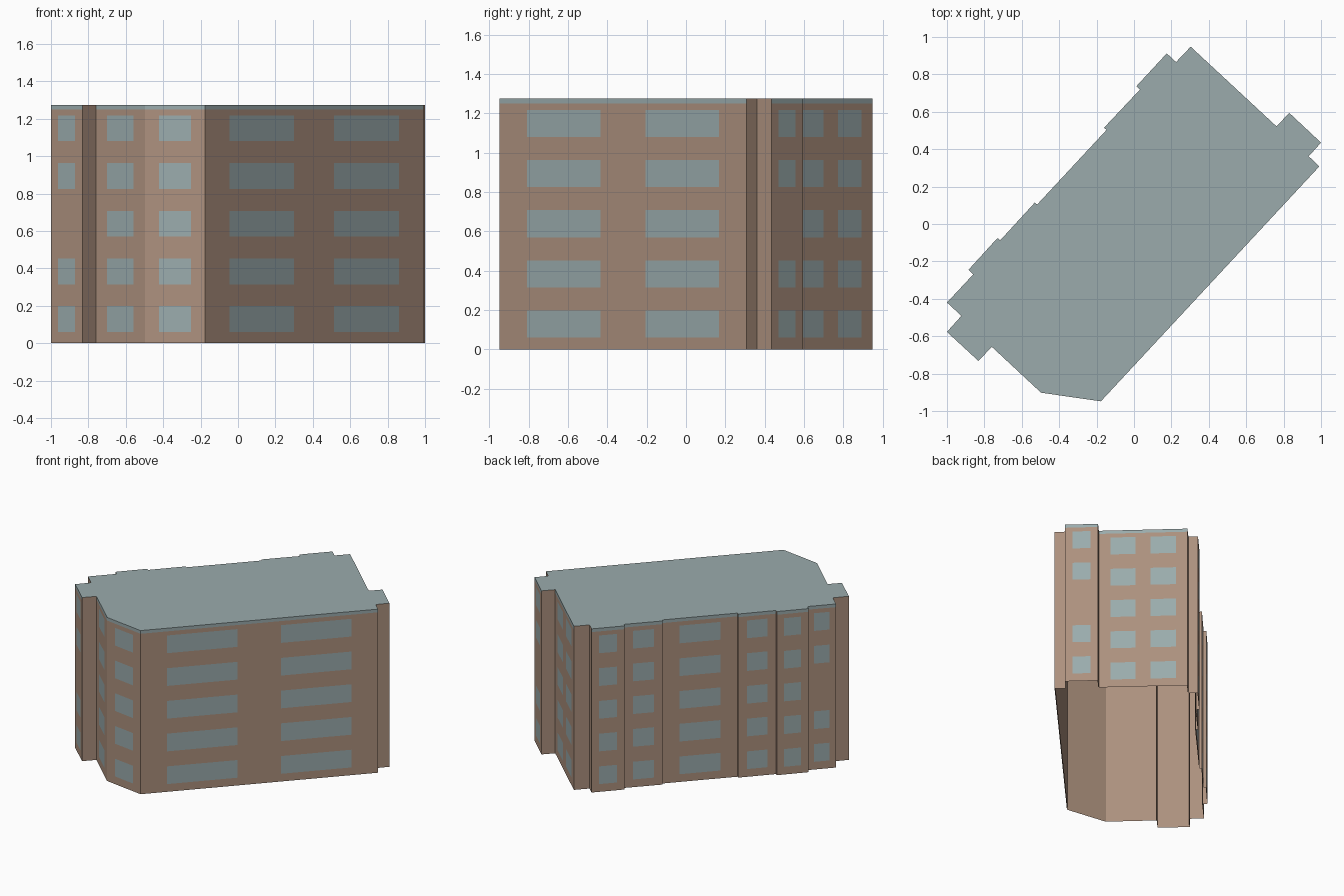
import bpy
import bmesh
from mathutils import Vector

cube = bpy.data.objects.get("Cube")
if cube:
    bpy.data.objects.remove(cube, do_unlink=True)


def make_material(name, color):
    mat = bpy.data.materials.new(name)
    mat.use_nodes = True
    mat.diffuse_color = color
    mat.node_tree.nodes["Principled BSDF"].inputs["Base Color"].default_value = color
    return mat


brick = make_material("brown wall", (0.415, 0.282, 0.208, 1))
slate = make_material("grey teal", (0.325, 0.41, 0.415, 1))
WALL, TEAL = 0, 1

# Storey layout
FLOORS = 5
PITCH = 0.255
SILL, HEAD = 0.06, 0.198
HEIGHT = FLOORS * PITCH
BAND = HEIGHT - 0.025
LINING = 0.004

# Window spans along a wall, as fractions of its length
PLAIN = None
ONE = [(0.23, 0.77)]
GAP = [(0.22, 0.77)]      # one window per floor, middle floor blind
PAIR = [(0.112, 0.409), (0.591, 0.888)]
END = [(0.13, 0.415), (0.585, 0.87)]

# Footprint corners, anticlockwise, each with the style of the wall that follows
FOOTPRINT = [
    (-0.177, -0.948, PAIR), (0.991, 0.308, PLAIN), (0.934, 0.362, PLAIN),
    (1.0, 0.435, GAP), (0.83, 0.594, PLAIN), (0.762, 0.522, END),
    (0.303, 0.948, PLAIN), (0.225, 0.866, PLAIN), (0.175, 0.912, ONE),
    (0.013, 0.737, PLAIN), (0.031, 0.718, ONE), (-0.16, 0.515, PLAIN),
    (-0.147, 0.503, ONE), (-0.518, 0.104, PLAIN), (-0.53, 0.115, ONE),
    (-0.715, -0.087, PLAIN), (-0.73, -0.075, ONE), (-0.885, -0.245, PLAIN),
    (-0.86, -0.27, GAP), (-1.0, -0.42, PLAIN), (-0.923, -0.491, PLAIN),
    (-1.0, -0.577, GAP), (-0.832, -0.732, PLAIN), (-0.76, -0.657, ONE),
    (-0.497, -0.902, ONE),
]
CORNERS = [Vector((x, y)) for x, y, _ in FOOTPRINT]


def finish(name, bm):
    bmesh.ops.remove_doubles(bm, verts=bm.verts, dist=0.0001)
    mesh = bpy.data.meshes.new(name)
    bm.to_mesh(mesh)
    bm.free()
    mesh.materials.append(brick)
    mesh.materials.append(slate)
    obj = bpy.data.objects.new(name, mesh)
    bpy.context.collection.objects.link(obj)


def add_panel(bm, p, q, u0, u1, z0, z1, index):
    def at(u, z):
        return bm.verts.new((*p.lerp(q, u), z))
    face = bm.faces.new((at(u0, z0), at(u1, z0), at(u1, z1), at(u0, z1)))
    face.material_index = index


def add_wall(bm, p, q, spans):
    if spans is PLAIN:
        add_panel(bm, p, q, 0, 1, 0, HEIGHT, WALL)
        return
    # Grid of panels whose odd columns and odd rows cross at the windows
    us = [0] + [u for span in spans for u in span] + [1]
    zs = [0]
    for floor in range(FLOORS):
        zs += [floor * PITCH + SILL, floor * PITCH + HEAD]
    zs.append(BAND)
    for row in range(len(zs) - 1):
        blind = spans is GAP and row // 2 == FLOORS // 2
        for col in range(len(us) - 1):
            window = row % 2 and col % 2 and not blind
            add_panel(bm, p, q, us[col], us[col + 1], zs[row], zs[row + 1],
                      TEAL if window else WALL)
    # Roof edge band
    add_panel(bm, p, q, 0, 1, BAND, HEIGHT, TEAL)


# Outer walls with flush windows, and a plain lining just inside them
walls = bmesh.new()
lining = bmesh.new()
for i, (x, y, style) in enumerate(FOOTPRINT):
    p, q = CORNERS[i], CORNERS[(i + 1) % len(CORNERS)]
    add_wall(walls, p, q, style)
    along = (q - p).normalized()
    inset = Vector((-along.y, along.x)) * LINING
    add_panel(lining, q + inset, p + inset, 0, 1, 0, HEIGHT - LINING, WALL)
finish("walls", walls)
finish("wall_lining", lining)

# Flat roof; the underside stays open
roof = bmesh.new()
roof.faces.new([roof.verts.new((*c, HEIGHT)) for c in CORNERS]).material_index = TEAL
finish("roof", roof)
